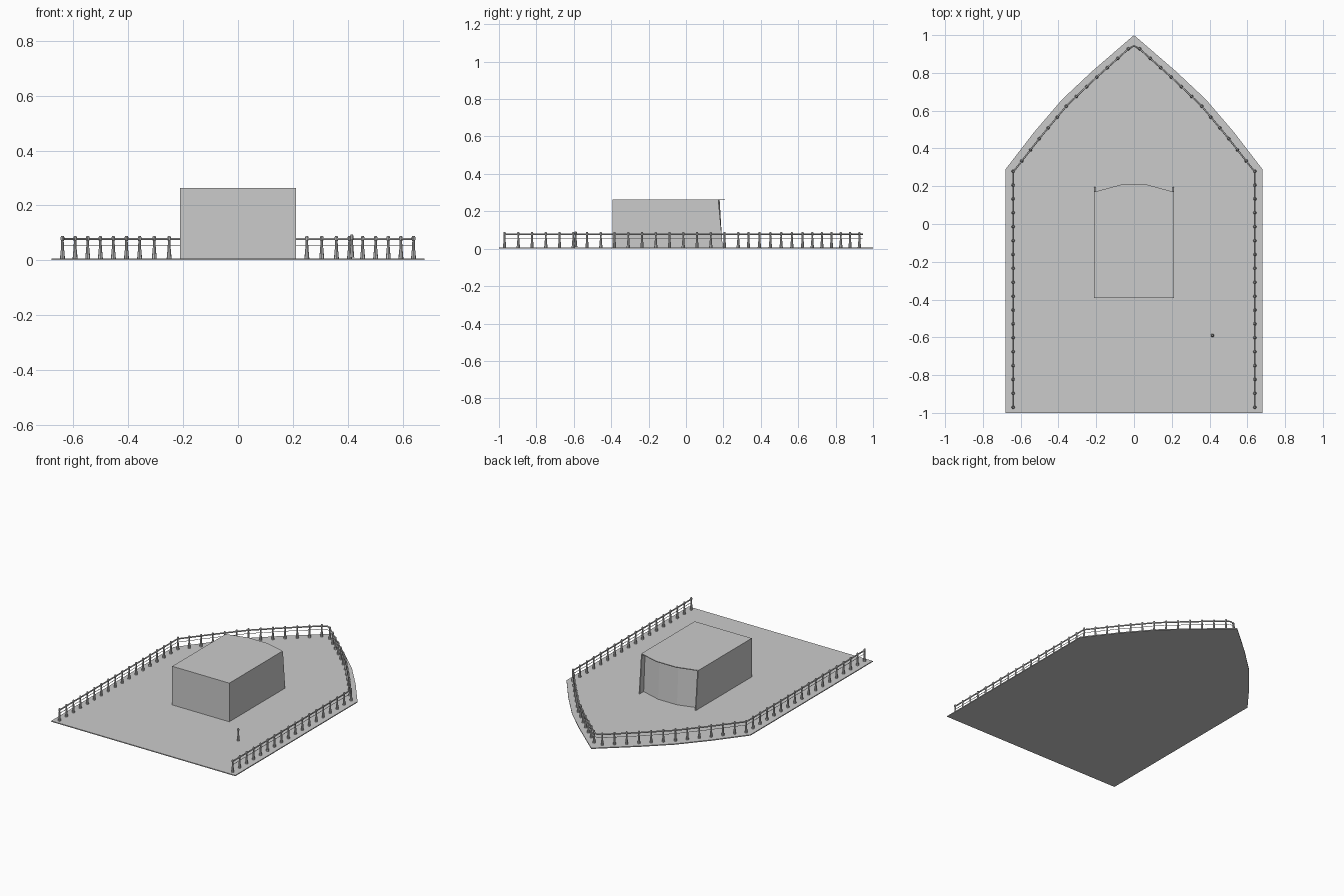
import bpy, bmesh, math
from mathutils import Vector

if "Cube" in bpy.data.objects:
    bpy.data.objects.remove(bpy.data.objects["Cube"])

DECK = 0.006


def make_object(name, bm):
    bmesh.ops.recalc_face_normals(bm, faces=bm.faces)
    mesh = bpy.data.meshes.new(name)
    bm.to_mesh(mesh)
    bm.free()
    ob = bpy.data.objects.new(name, mesh)
    bpy.context.collection.objects.link(ob)
    return ob


def loft(name, bottom, top):
    """Closed solid between two matching 3D outlines."""
    bm = bmesh.new()
    a = [bm.verts.new(p) for p in bottom]
    b = [bm.verts.new(p) for p in top]
    n = len(a)
    bm.faces.new(a)
    bm.faces.new(b)
    for i in range(n):
        j = (i + 1) % n
        bm.faces.new((a[i], a[j], b[j], b[i]))
    return make_object(name, bm)


def prism(name, outline, z0, z1):
    return loft(name, [(x, y, z0) for x, y in outline], [(x, y, z1) for x, y in outline])


def mirrored(half):
    """Complete a right-hand outline with its reflection."""
    return half + [(-x, y) for x, y in reversed(half) if abs(x) > 1e-6]


# Pointed deck
prism("deck", mirrored([(0.68, -1), (0.68, 0.29), (0.53, 0.485), (0.38, 0.66),
                        (0.22, 0.81), (0, 1)]), 0, DECK)

# Cabin: main body with raked bowed front, side walls, overhanging roof
body = mirrored([(0.205, -0.393), (0.205, 0.14), (0.07, 0.18)])
loft("cabin_body",
     [(x, y + (0.015 if y > 0 else 0), DECK) for x, y in body],
     [(x, y, 0.259) for x, y in body])
side = [(-0.393, DECK), (0.197, DECK), (0.173, 0.259), (-0.393, 0.259)]
for s, label in ((1, "right"), (-1, "left")):
    loft("cabin_side_" + label, [(s * 0.204, y, z) for y, z in side],
         [(s * 0.211, y, z) for y, z in side])
prism("cabin_roof", mirrored([(0.211, -0.393), (0.211, 0.17), (0.07, 0.208)]), 0.259, 0.264)

# Railing path, stern to bow tip and back
half_path = [(0.64, -0.97), (0.64, 0.275), (0.495, 0.46), (0.355, 0.628),
             (0.20, 0.775), (0.03, 0.927), (0, 0.943)]
path = mirrored(half_path)


def rail(name, z, radius):
    cu = bpy.data.curves.new(name, 'CURVE')
    cu.dimensions = '3D'
    cu.bevel_depth = radius
    cu.bevel_resolution = 1
    cu.use_fill_caps = True
    sp = cu.splines.new('POLY')
    sp.points.add(len(path) - 1)
    for p, (x, y) in zip(sp.points, path):
        p.co = (x, y, z, 1)
    bpy.context.collection.objects.link(bpy.data.objects.new(name, cu))


rail("top_rail", 0.077, 0.0045)
rail("lower_rail", 0.055, 0.0015)

# Turned post mesh: flared foot, slim neck, small cap
bm = bmesh.new()
profile = [(0.009, DECK), (0.008, 0.018), (0.0055, 0.045), (0.0045, 0.07),
           (0.0065, 0.074), (0.0065, 0.084), (0.004, 0.089)]
rings = [[bm.verts.new((r * math.cos(k * math.pi / 4), r * math.sin(k * math.pi / 4), z))
          for k in range(8)] for r, z in profile]
for a, b in zip(rings, rings[1:]):
    for k in range(8):
        j = (k + 1) % 8
        bm.faces.new((a[k], a[j], b[j], b[k]))
bm.faces.new(rings[0])
bm.faces.new(rings[-1])
post = make_object("loose_post", bm)
post.location = (0.415, -0.59, 0.004)


def add_post(x, y):
    ob = bpy.data.objects.new("rail_post", post.data)
    ob.location = (x, y, 0)
    bpy.context.collection.objects.link(ob)


# Posts along the straight sides
for k in range(18):
    for s in (1, -1):
        add_post(s * 0.64, -0.97 + 0.0735 * k)

# Posts evenly spaced along the bow
bow = [Vector(p) for p in half_path[1:-1]]
length = sum((b - a).length for a, b in zip(bow, bow[1:]))
for k in range(1, 13):
    d = length * k / 12
    for a, b in zip(bow, bow[1:]):
        seg = (b - a).length
        if d <= seg + 1e-5:
            p = a.lerp(b, d / seg)
            add_post(p.x, p.y)
            add_post(-p.x, p.y)
            break
        d -= seg
